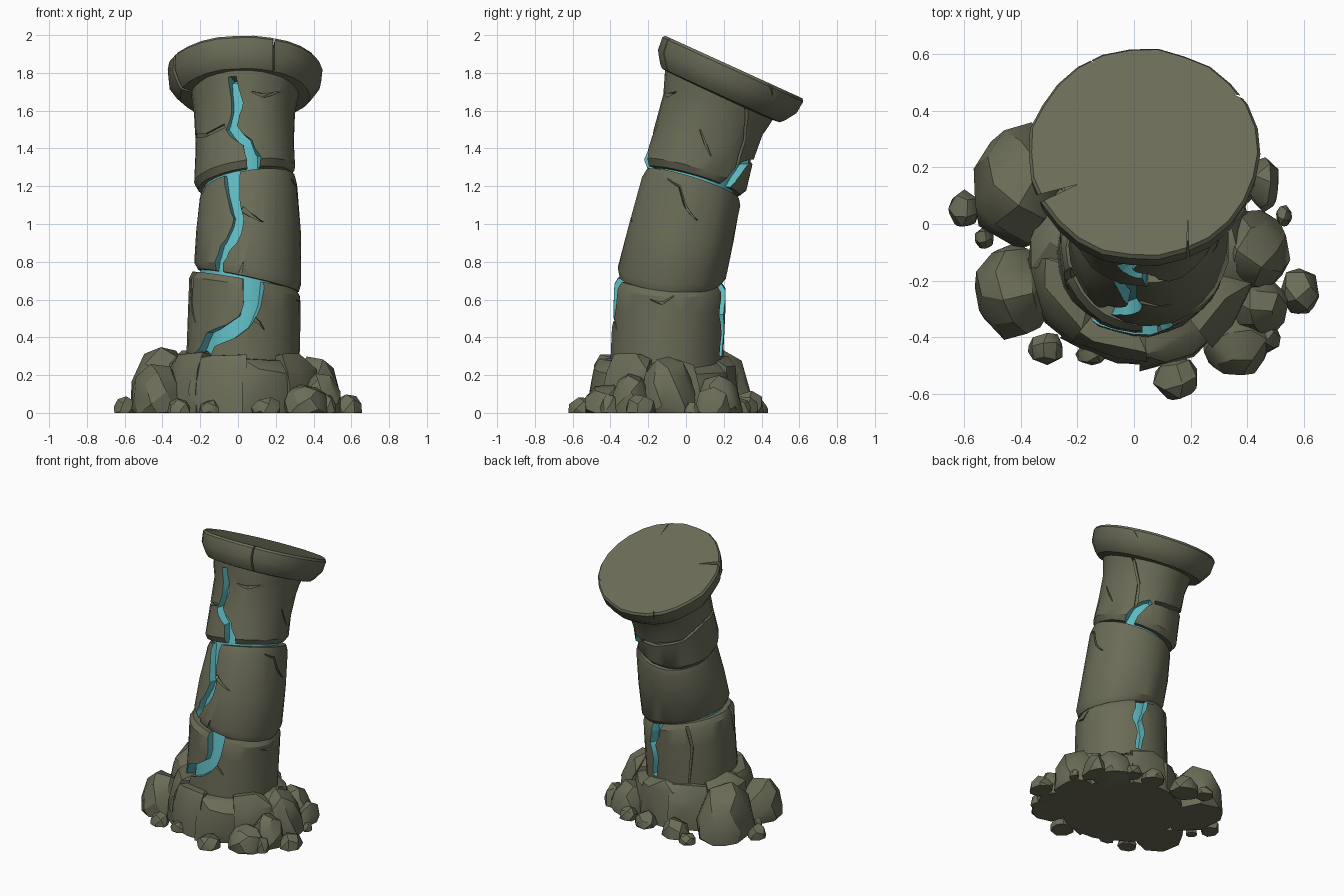
import bpy, bmesh, math, random
from mathutils import Vector, Matrix

if "Cube" in bpy.data.objects:
    bpy.data.objects.remove(bpy.data.objects["Cube"])
random.seed(7)

def material(name, rgb):
    m = bpy.data.materials.new(name)
    m.diffuse_color = (*rgb, 1)
    m.use_nodes = True
    m.node_tree.nodes["Principled BSDF"].inputs["Base Color"].default_value = m.diffuse_color
    return m
STONE = material("olive stone", (0.145, 0.150, 0.095))
GLOW = material("teal crystal", (0.115, 0.500, 0.540))

def make(name, bm, mats, angle=0.55):
    bmesh.ops.recalc_face_normals(bm, faces=bm.faces)
    me = bpy.data.meshes.new(name)
    bm.to_mesh(me)
    bm.free()
    for m in mats:
        me.materials.append(m)
    ob = bpy.data.objects.new(name, me)
    bpy.context.collection.objects.link(ob)
    finish(ob, angle)
    return ob

def finish(ob, angle=0.55):
    ob.data.shade_smooth()
    ob.data.set_sharp_from_angle(angle=angle)

def skin(bm, rings):
    """Join closed rings of points into a capped solid."""
    vs = [[bm.verts.new(p) for p in r] for r in rings]
    n = len(vs[0])
    for a, b in zip(vs, vs[1:]):
        for i in range(n):
            bm.faces.new((a[i], a[(i + 1) % n], b[(i + 1) % n], b[i]))
    bm.faces.new(vs[0][::-1])
    bm.faces.new(vs[-1])

# leaning column axis: z, centre x, centre y, radius
AXIS = [(0, .02, -.11, .30), (.7, .035, -.085, .285), (1.25, .035, .045, .265), (1.72, .035, .185, .265)]
def axis(z):
    for a, b in zip(AXIS, AXIS[1:]):
        if z <= b[0] or b is AXIS[-1]:
            t = (z - a[0]) / (b[0] - a[0])
            return [a[k] + t * (b[k] - a[k]) for k in (1, 2, 3)]

def tilted_ring(z, k, sx, sy, n, rough, shift):
    cx, cy, r = axis(z)
    pts = []
    for i in range(n):
        a = 2 * math.pi * i / n
        q = r * k * (1 + random.uniform(-rough, rough))
        dx, dy = q * math.cos(a), q * math.sin(a)
        pts.append((cx + dx + shift, cy + dy, z + sx * dx + sy * dy))
    return pts

def drum(name, rows, mats=(STONE, GLOW), n=30, rough=.014, shift=0):
    bm = bmesh.new()
    skin(bm, [tilted_ring(*row, n, rough, shift) for row in rows])
    return make(name, bm, mats)

# column drums: rows of height, radius factor, slope along x, slope along y
lower = drum("lower_drum", [(0, 1, 0, 0), (.33, 1.02, 0, 0), (.55, 1.03, -.1, -.02),
                            (.665, 1.03, -.17, -.04), (.70, .96, -.17, -.04)])
middle = drum("middle_drum", [(.70, .93, -.22, -.08), (.74, 1.0, -.2, -.09), (.95, 1.0, -.05, -.16),
                              (1.17, .97, .14, -.29), (1.21, .92, .16, -.31)], shift=.02)
upper = drum("upper_drum", [(1.225, .93, .16, -.29), (1.26, 1.02, .15, -.29), (1.42, .99, .05, -.34),
                            (1.58, 1.0, 0, -.41), (1.64, 1.05, 0, -.44), (1.71, 1.1, 0, -.45)])
core = drum("crystal_core", [(.05, .84, 0, 0), (.7, .83, 0, -.04), (1.22, .80, 0, -.28),
                             (1.66, .83, 0, -.4)], (GLOW,), 24, 0)

# tilted capital slab
bm = bmesh.new()
prof = [(-.175, .26), (-.165, .345), (-.145, .365), (-.085, .405), (-.015, .412), (0, .402)]
wob = [random.uniform(.985, 1.01) for i in range(26)]
skin(bm, [[(r * w * math.cos(i * math.tau / 26), r * w * math.sin(i * math.tau / 26), h)
           for i, w in enumerate(wob)] for h, r in prof])
bm.transform(Matrix.Translation((.035, .253, 1.831)) @ Matrix.Rotation(math.radians(-24.5), 4, 'X'))
capital = make("capital", bm, (STONE,))

# cutters
def front(x, z, w):
    cx, cy, r = axis(z)
    return (-90 + math.degrees(math.asin((x - cx) / r)), z, w)

def crack_cutter(path, inner, mat):
    """Groove tool following (azimuth, z, width) points round the column."""
    bm = bmesh.new()
    rings = []
    for i, (az, z, w) in enumerate(path):
        p, q = path[max(i - 1, 0)], path[min(i + 1, len(path) - 1)]
        r = axis(z)[2]
        d = Vector((math.radians(q[0] - p[0]) * r, q[1] - p[1])).normalized()
        ring = []
        for k, s in ((inner, -1), (inner, 1), (1.4, 1), (1.4, -1)):
            zz = z - s * d.x * w / 2
            a = math.radians(az) + s * d.y * w / 2 / r
            cx, cy, _ = axis(z)
            ring.append((cx + r * k * math.cos(a), cy + r * k * math.sin(a), zz))
        rings.append(ring)
    skin(bm, rings)
    for f in bm.faces:
        f.material_index = mat
    bmesh.ops.triangulate(bm, faces=bm.faces)
    return make("cutter", bm, (STONE, GLOW))

def cut(ob, tool):
    m = ob.modifiers.new("cut", 'BOOLEAN')
    m.operation, m.solver, m.object = 'DIFFERENCE', 'EXACT', tool
    bpy.context.view_layer.objects.active = ob
    bpy.ops.object.modifier_apply(modifier=m.name)
    bpy.data.objects.remove(tool)

def F(*pts):
    return [front(*p) for p in pts]

# glowing cracks: front run on each drum, then back ones
wide = [
    (lower, F((-.21, .27, .09), (-.14, .39, .09), (.03, .48, .08), (.075, .57, .09), (.085, .78, .12))),
    (middle, F((-.12, .66, .05), (-.10, .80, .05), (-.07, .87, .06), (-.01, .96, .06), (.005, 1.03, .05),
               (-.02, 1.12, .06), (-.04, 1.34, .1))),
    (upper, F((.09, 1.2, .06), (.08, 1.35, .07), (.05, 1.43, .05), (-.03, 1.51, .06), (-.01, 1.58, .04),
              (0, 1.64, .055), (-.02, 1.78, .035))),
    (lower, [(72, .30, .04), (76, .42, .05), (70, .52, .06), (76, .60, .07), (78, .80, .15)]),
    (upper, [(40, 1.08, .09), (44, 1.2, .07), (56, 1.29, .06), (70, 1.33, .03)]),
]
for ob, path in wide:
    cut(ob, crack_cutter(path, .74, 1))

# thin dry cracks and splits
thin = [
    (upper, [(-112, 1.52, .02), (-140, 1.47, .018), (-180, 1.47, .018), (-225, 1.37, .02), (-262, 1.33, .025), (-285, 1.33, .02)]),
    (upper, [(30, 1.65, .015), (48, 1.45, .015), (50, 1.3, .02)]),
    (upper, [(-10, 1.5, .006), (2, 1.42, .012), (12, 1.36, .004)]),
    (upper, F((.07, 1.7, .004), (.13, 1.68, .02), (.2, 1.7, .004))),
    (middle, F((.02, 1.08, .03), (.08, 1.04, .015), (.13, 1.01, .003))),
    (middle, [(-30, 1.24, .004), (-14, 1.2, .012), (0, 1.08, .012), (14, 1.02, .004)]),
    (middle, [(150, .6, .02), (156, .9, .014), (150, 1.3, .02)]),
    (middle, F((0, .64, .03), (.01, .74, .015), (.03, .8, .003))),
    (lower, F((.06, .52, .03), (.11, .48, .016), (.14, .44, .003))),
    (lower, [(-158, .78, .04), (-160, .6, .015), (-150, .48, .004)]),
    (lower, [(-20, .6, .004), (-8, .58, .012), (5, .62, .004)]),
    (lower, [(120, .8, .03), (128, .55, .015), (122, .3, .01)]),
]
for ob, path in thin:
    cut(ob, crack_cutter(path, .95, 0))

# notches in the capital rim: outer point, tip, width
for a, b, w in (((.19, -.25), (.19, .02), .018), ((-.42, .06), (-.2, .14), .045),
                ((.47, .42), (.35, .46), .03), ((-.22, .66), (-.135, .56), .02)):
    a, b = Vector(a), Vector(b)
    s = (b - a).normalized().orthogonal() * w / 2
    bm = bmesh.new()
    skin(bm, [[(*p, z) for p in (a + s, a - s, b)] for z in (1.3, 2.2)])
    cut(capital, make("cutter", bm, (STONE,)))
for ob in (lower, middle, upper, capital):
    finish(ob)

def hull(name, pts):
    bm = bmesh.new()
    for p in pts:
        bm.verts.new((p[0], p[1], max(p[2], 0)))
    bmesh.ops.convex_hull(bm, input=bm.verts)
    bmesh.ops.delete(bm, geom=[v for v in bm.verts if not v.link_faces], context='VERTS')
    bmesh.ops.dissolve_limit(bm, angle_limit=.12, verts=bm.verts, edges=bm.edges)
    return make(name, bm, (STONE,), .5)

# broken collar of overlapping slabs round the foot: azimuths, outer radius, height
for i, (a0, a1, ro, h) in enumerate([(-134, -86, .395, .29), (-90, -48, .40, .27), (-52, -14, .41, .29),
                                     (-19, 26, .405, .26), (22, 65, .38, .25), (62, 104, .385, .29),
                                     (100, 144, .39, .27), (140, 187, .39, .32), (182, 232, .40, .31)]):
    pts = []
    for t in (0, .33, .67, 1):
        a = math.radians(a0 + t * (a1 - a0))
        for r, z in ((ro, 0), (ro, .12), (ro - .015, h - .06), (ro - .06, h), (.2, h), (.2, 0)):
            r += random.uniform(-.015, .015)
            pts.append((.02 + r * math.cos(a), -.11 + r * math.sin(a), z + (random.uniform(-.025, .025) if z else 0)))
    hull("collar_slab_%d" % i, pts)

# flat-bottomed boulders and pebbles: x, y, radius x, radius y, height
def rock(name, x, y, rx, ry, h, n):
    spin = random.uniform(0, 6)
    pts = []
    for i in range(n):
        u = 1 - 1.25 * (i + .5) / n
        a = i * 2.39996 + spin
        k = random.uniform(.9, 1.06)
        c = (1 - u * u) ** .4 * k
        pts.append((x + rx * c * math.cos(a), y + ry * c * math.sin(a), h * (.12 + .9 * u)))
    for j in range(7):
        a = spin + j * math.tau / 7
        k = random.uniform(.85, 1)
        pts.append((x + rx * k * math.cos(a), y + ry * k * math.sin(a), 0))
    hull(name, pts)

for i, b in enumerate([(-.40, .13, .18, .23, .35), (-.43, -.24, .145, .165, .26), (.41, -.10, .14, .155, .30),
                       (.36, -.42, .13, .13, .15), (.44, -.29, .11, .11, .21), (.32, .17, .13, .13, .2)]):
    rock("boulder_%d" % i, *b, 22)
for i, b in enumerate([(.585, -.24, .075, .085, .10), (.15, -.545, .085, .08, .085), (-.31, -.44, .065, .06, .08),
                       (.46, .14, .06, .1, .14), (-.60, .05, .06, .07, .09), (.53, .03, .03, .04, .06),
                       (-.53, -.05, .035, .04, .08), (.47, -.40, .05, .06, .1), (-.15, -.46, .06, .04, .07),
                       (.02, -.46, .07, .04, .07), (-.15, .33, .1, .09, .12), (.1, .31, .08, .08, .09),
                       (-.28, .38, .06, .06, .07), (.25, .29, .06, .06, .08)]):
    rock("pebble_%d" % i, *b, 13)
